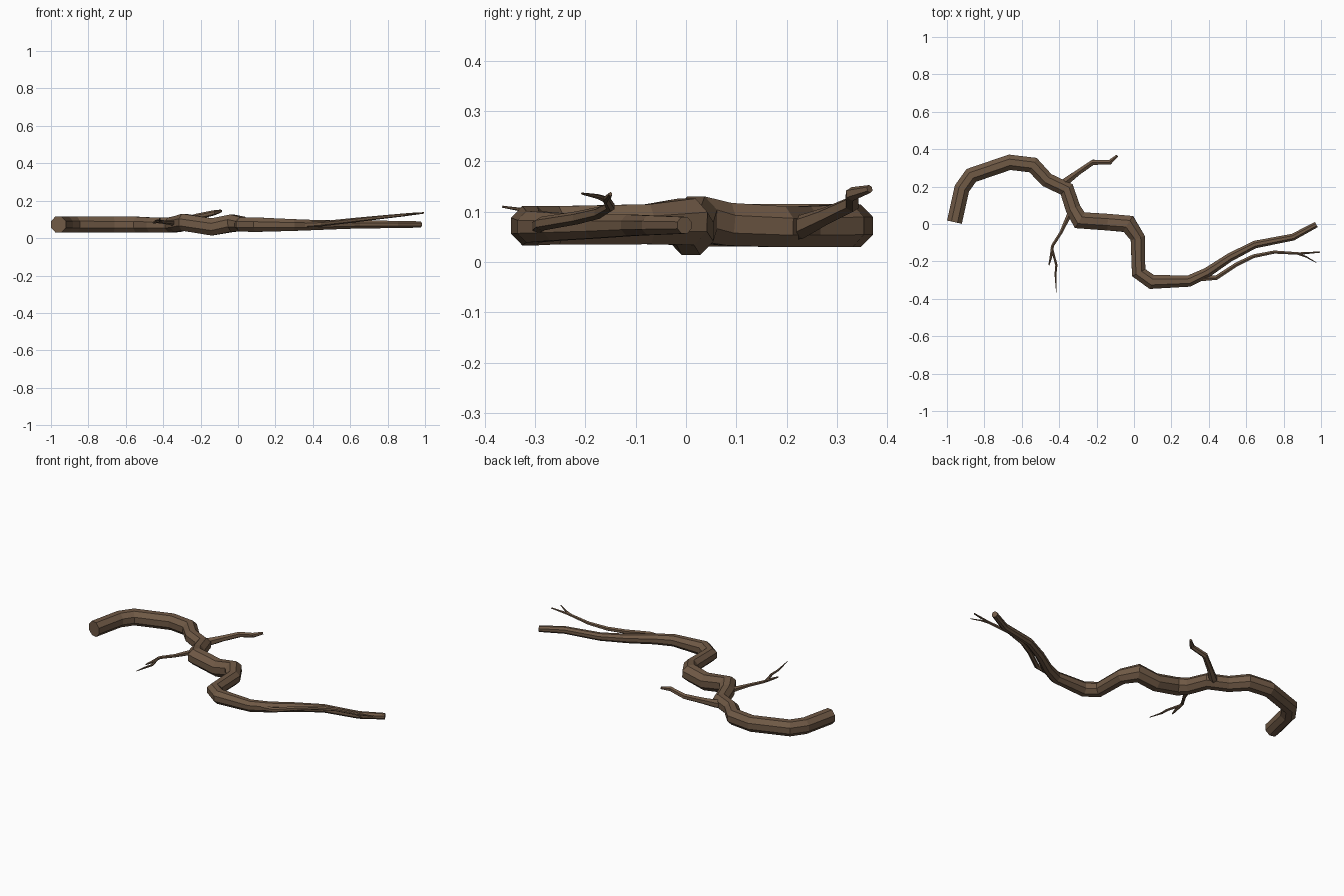
import bpy
import bmesh
import math
from mathutils import Vector

cube = bpy.data.objects.get("Cube")
if cube:
    bpy.data.objects.remove(cube, do_unlink=True)

bark = bpy.data.materials.new("brown bark")
bark.use_nodes = True
colour = (0.16, 0.10, 0.06, 1)
bark.diffuse_color = colour
bark.node_tree.nodes["Principled BSDF"].inputs["Base Color"].default_value = colour
bark.node_tree.nodes["Principled BSDF"].inputs["Roughness"].default_value = 0.9


def limb(name, path, sides):
    """Faceted tube with mitred bends; path holds (x, y, z, radius)."""
    pts = [Vector(p[:3]) for p in path]
    bm = bmesh.new()
    rings = []
    for i, p in enumerate(pts):
        before = (p - pts[max(i - 1, 0)]).normalized()
        after = (pts[min(i + 1, len(pts) - 1)] - p).normalized()
        tangent = (before + after).normalized()
        bend = before.angle(after) if 0 < i < len(pts) - 1 else 0
        side = tangent.cross(Vector((0, 0, 1))).normalized()
        up = side.cross(tangent)
        wide = path[i][3] * 0.95 / math.cos(bend / 2)
        ring = []
        for k in range(sides):
            a = math.tau * (k + 0.5) / sides
            ring.append(bm.verts.new(p + side * math.cos(a) * wide
                                     + up * math.sin(a) * path[i][3]))
        rings.append(ring)
    for a, b in zip(rings, rings[1:]):
        for k in range(sides):
            n = (k + 1) % sides
            bm.faces.new((a[k], a[n], b[n], b[k]))
    bm.faces.new(rings[0])
    bm.faces.new(rings[-1])
    bmesh.ops.recalc_face_normals(bm, faces=bm.faces)
    mesh = bpy.data.meshes.new(name)
    bm.to_mesh(mesh)
    bm.free()
    mesh.materials.append(bark)
    obj = bpy.data.objects.new(name, mesh)
    bpy.context.collection.objects.link(obj)


# Main winding limb
limb("main_limb", [
    (-.96, .01, .073, .046), (-.92, .19, .073, .046), (-.87, .26, .073, .046),
    (-.665, .33, .072, .046), (-.54, .315, .072, .046), (-.465, .235, .07, .044),
    (-.36, .185, .07, .044), (-.325, .08, .075, .046), (-.29, .02, .085, .049),
    (-.14, .01, .06, .05), (-.03, 0, .08, .05), (.02, -.075, .075, .043),
    (.025, -.26, .073, .041), (.095, -.31, .072, .042), (.295, -.305, .07, .034),
    (.39, -.26, .07, .03), (.51, -.18, .071, .026), (.645, -.11, .073, .023),
    (.85, -.07, .073, .021), (.975, -.003, .073, .018)], 8)

# Rear side branch
limb("rear_branch", [
    (-.4, .2, .068, .026), (-.36, .23, .07, .024), (-.30, .275, .09, .018),
    (-.22, .33, .115, .016), (-.13, .33, .135, .014), (-.09, .365, .145, .008)], 6)

# Front side branch with its forked twig
limb("front_branch", [
    (-.34, .06, .08, .018), (-.36, .02, .083, .014), (-.39, -.045, .085, .01),
    (-.435, -.115, .09, .009), (-.445, -.18, .085, .008), (-.455, -.22, .083, .004)], 6)
limb("front_twig", [
    (-.44, -.125, .09, .008), (-.415, -.22, .09, .007),
    (-.42, -.27, .095, .006), (-.415, -.365, .11, .002)], 6)

# Long branch beside the tapering end, with a small fork
limb("end_branch", [
    (.31, -.295, .068, .018), (.44, -.287, .076, .014), (.55, -.215, .088, .013),
    (.64, -.172, .098, .012), (.75, -.15, .11, .01), (.885, -.158, .124, .008),
    (.995, -.15, .135, .004)], 6)
limb("end_twig", [(.87, -.157, .123, .007), (.92, -.175, .13, .005),
                  (.975, -.207, .136, .002)], 6)
